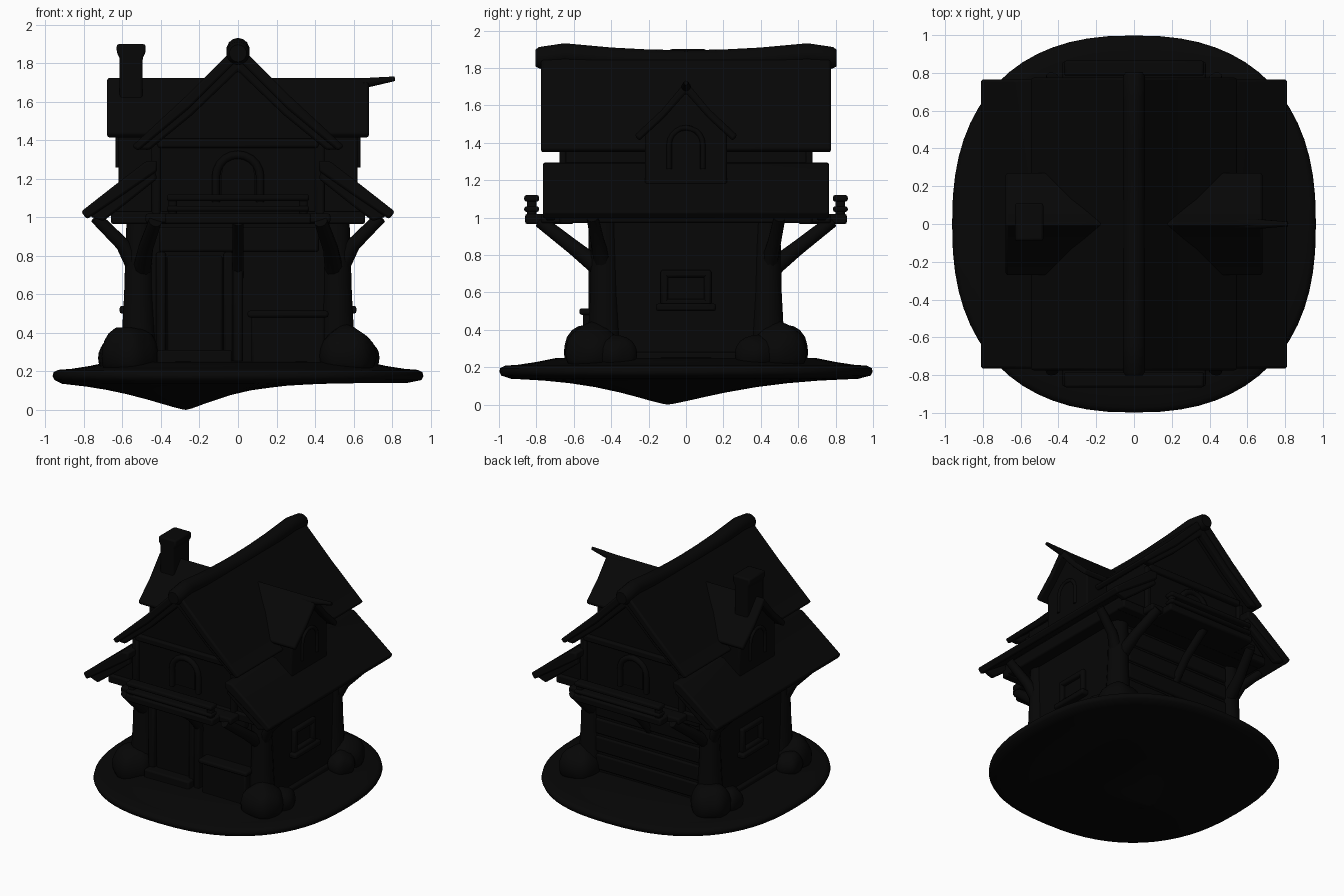
import bpy, bmesh, math
from mathutils import Vector

if "Cube" in bpy.data.objects:
    bpy.data.objects.remove(bpy.data.objects["Cube"])

dark = bpy.data.materials.new("dark")
dark.diffuse_color = (0.002, 0.002, 0.002, 1)
dark.use_nodes = True
dark.node_tree.nodes["Principled BSDF"].inputs["Base Color"].default_value = dark.diffuse_color


def finish(name, bm, bevel=0.0, angle=40):
    bmesh.ops.recalc_face_normals(bm, faces=bm.faces)
    me = bpy.data.meshes.new(name)
    bm.to_mesh(me)
    bm.free()
    ob = bpy.data.objects.new(name, me)
    bpy.context.collection.objects.link(ob)
    me.materials.append(dark)
    if bevel:
        m = ob.modifiers.new("bevel", 'BEVEL')
        m.width, m.segments = bevel, 2
    bpy.ops.object.select_all(action='DESELECT')
    ob.select_set(True)
    bpy.context.view_layer.objects.active = ob
    bpy.ops.object.shade_smooth_by_angle(angle=math.radians(angle))
    return ob


def prism(name, pts, axis, a, b, bevel=0.012):
    """Extrude a 2D profile (first coord, z) along x or y."""
    bm = bmesh.new()
    put = (lambda p, d: (p[0], d, p[1])) if axis == 'y' else (lambda p, d: (d, p[0], p[1]))
    lo = [bm.verts.new(put(p, a)) for p in pts]
    hi = [bm.verts.new(put(p, b)) for p in pts]
    bm.faces.new(lo)
    bm.faces.new(hi)
    n = len(pts)
    for i in range(n):
        bm.faces.new((lo[i], lo[(i + 1) % n], hi[(i + 1) % n], hi[i]))
    return finish(name, bm, bevel)


def chevron(outer, inner):
    """Symmetric roof section from right-hand outer and inner lines starting at the ridge."""
    flip = lambda pts: [(-x, z) for x, z in pts[1:]]
    return flip(outer)[::-1] + outer + inner[::-1] + flip(inner)


def box(name, x, y, z, bevel=0.012):
    return prism(name, [(x[0], z[0]), (x[1], z[0]), (x[1], z[1]), (x[0], z[1])], 'y', y[0], y[1], bevel)


def tube(name, pts, radii, sides=10):
    """Round bar through points, radius given per point."""
    pts = [Vector(p) for p in pts]
    if not isinstance(radii, (list, tuple)):
        radii = [radii] * len(pts)
    bm = bmesh.new()
    rings = []
    for i, p in enumerate(pts):
        t = (pts[min(i + 1, len(pts) - 1)] - pts[max(i - 1, 0)]).normalized()
        ref = Vector((0.31, 0.9, 0.2)) if abs(t.y) < 0.9 else Vector((1, 0, 0))
        u = t.cross(ref).normalized()
        v = t.cross(u)
        rings.append([bm.verts.new(p + radii[i] * (u * math.cos(k * math.tau / sides) + v * math.sin(k * math.tau / sides)))
                      for k in range(sides)])
    for r0, r1 in zip(rings, rings[1:]):
        for k in range(sides):
            bm.faces.new((r0[k], r0[(k + 1) % sides], r1[(k + 1) % sides], r1[k]))
    bm.faces.new(rings[0])
    bm.faces.new(rings[-1])
    return finish(name, bm, 0, 50)


def rock(name, c, r):
    """Lumpy stone, flattened underneath so it stays inside the ground."""
    bm = bmesh.new()
    bmesh.ops.create_icosphere(bm, subdivisions=3, radius=1)
    for v in bm.verts:
        j = 1 + 0.07 * math.sin(5 * v.co.x + c[0] * 9) * math.cos(4 * v.co.y + c[1] * 7)
        v.co = Vector([c[i] + v.co[i] * r[i] * j for i in range(3)])
        v.co.z = max(v.co.z, 0.2)
    return finish(name, bm, 0, 80)


def arch(half, z0, spring):
    return [(-half, z0)] + [(-half * math.cos(a * math.pi / 10), spring + half * math.sin(a * math.pi / 10))
                            for a in range(11)] + [(half, z0)]


# ground: rounded island with an off-centre point below
bm = bmesh.new()
N = 64


def ground_ring(k, zfun, cx=0.0, cy=0.0):
    out = []
    for i in range(N):
        t = i * math.tau / N
        c, s = math.cos(t), math.sin(t)
        e = 2 / 2.4
        x = 0.963 * math.copysign(abs(c) ** e, c)
        y = 0.998 * math.copysign(abs(s) ** e, s)
        out.append(bm.verts.new((cx + (x - cx) * k, cy + (y - cy) * k, zfun(t))))
    return out


def belly(k, t):
    a = 0.4 - 0.18 * math.cos(t)
    f = lambda q: 1 - math.exp(-(q / a) ** 1.3)
    return 0.14 * f(k) / f(1)


rings = [ground_ring(k, lambda t, z=z: z) for k, z in
         [(0.3, 0.26), (0.7, 0.248), (0.8, 0.228), (0.9, 0.213), (0.97, 0.208), (0.995, 0.195), (1, 0.175), (0.99, 0.155)]]
for k in (0.93, 0.75, 0.6, 0.45, 0.3, 0.2, 0.1, 0.03):
    rings.append(ground_ring(k, lambda t, k=k: belly(k, t), -0.27, -0.1))
for a, b in zip(rings, rings[1:]):
    for i in range(N):
        bm.faces.new((a[i], a[(i + 1) % N], b[(i + 1) % N], b[i]))
bm.faces.new(rings[0])
tip = bm.verts.new((-0.27, -0.1, 0))
for i in range(N):
    bm.faces.new((rings[-1][i], rings[-1][(i + 1) % N], tip))
finish("ground", bm, 0, 60)

# lower storey, upper storey with gables
box("lower_walls", (-0.56, 0.56), (-0.47, 0.47), (0.2, 1.0), 0.03)
right = [(0.66, 0.97), (0.66, 1.06), (0.44, 1.27), (0.44, 1.42)]
prism("upper_walls", right + [(0, 1.83)] + [(-x, z) for x, z in right[::-1]], 'y', -0.65, 0.65)

# main roof and sagging ridge
prism("main_roof", chevron([(0, 1.9), (0.27, 1.63), (0.55, 1.37)], [(0, 1.82), (0.25, 1.57), (0.52, 1.345)]), 'y', -0.775, 0.775)
tube("ridge_cap", [(0, y, 1.835 + 0.037 * min(1, (abs(y) / 0.65) ** 2) - (0.02 if abs(y) > 0.75 else 0))
                   for y in (-0.805, -0.78, -0.65, -0.4, -0.2, 0, 0.2, 0.4, 0.65, 0.78, 0.805)],
     [0.045] + [0.06] * 9 + [0.045], 14)

for t in (-1, 1):
    # gable trim
    prism("gable_board", chevron([(0, 1.86), (0.27, 1.59), (0.54, 1.355)], [(0, 1.76), (0.24, 1.53), (0.46, 1.35)]),
          'y', t * 0.7, t * 0.755)
    box("gable_tie_beam", (-0.42, 0.42), (t * 0.64, t * 0.68), (1.36, 1.41))
    # arched gable window
    prism("gable_window", arch(0.085, 1.1, 1.23), 'y', t * 0.64, t * 0.66, 0)
    tube("gable_window_frame", [(x, t * 0.655, z) for x, z in arch(0.115, 1.08, 1.21)], 0.022)
    # balcony: deck, rails and posts
    box("balcony_deck", (-0.38, 0.38), (t * 0.6, t * 0.86), (0.965, 1.02))
    for z0, z1 in ((1.085, 1.12), (1.03, 1.06)):
        box("balcony_rail", (-0.37, 0.37), (t * 0.785, t * 0.865), (z0, z1))
    for x in (-0.34, 0.34):
        box("balcony_post", (x - 0.022, x + 0.022), (t * 0.8, t * 0.85), (1.0, 1.11))
    tube("balcony_strut", [(0, t * 0.45, 0.68), (0, t * 0.58, 0.83), (0, t * 0.78, 0.98)], 0.03)
    box("floor_beam", (-0.66, 0.66), (t * 0.6, t * 0.675), (0.965, 1.03))
    for s in (-1, 1):
        # gable studs
        box("gable_stud", (s * 0.4, s * 0.45), (t * 0.64, t * 0.675), (1.0, 1.38))
        # corner posts with forked braces and foot stones
        tube("corner_post", [(s * 0.515, t * 0.435, 0.2), (s * 0.515, t * 0.435, 0.6), (s * 0.51, t * 0.435, 1.0)], [0.1, 0.078, 0.07], 12)
        tube("side_brace", [(s * 0.53, t * 0.44, 0.74), (s * 0.6, t * 0.47, 0.86), (s * 0.74, t * 0.5, 1.0)], [0.05, 0.037, 0.032])
        tube("gable_brace", [(s * 0.5, t * 0.45, 0.72), (s * 0.48, t * 0.6, 0.84), (s * 0.43, t * 0.78, 0.98)], [0.05, 0.04, 0.035])
        box("brace_head", (s * 0.36, s * 0.48), (t * 0.6, t * 0.775), (0.97, 1.02))
        rock("corner_stone", (s * 0.565, t * 0.5, 0.28), (0.15, 0.15, 0.155))
        rock("small_stone", (s * 0.64, t * 0.37, 0.27), (0.09, 0.11, 0.1))

for s in (-1, 1):
    # skirt roof on each long side
    pts = [(0.42, 1.295), (0.48, 1.29), (0.63, 1.175), (0.815, 1.03), (0.785, 0.99), (0.6, 1.115), (0.42, 1.24)]
    prism("skirt_roof", [(s * x, z) for x, z in pts], 'y', -0.765, 0.765)
    for t in (-1, 1):
        pts = [(0.44, 1.27), (0.62, 1.13), (0.77, 1.005), (0.7, 0.98), (0.57, 1.08), (0.42, 1.2)]
        prism("skirt_board", [(s * x, z) for x, z in pts], 'y', t * 0.7, t * 0.75)
    # dormer: wall, roof, window
    prism("dormer_wall", [(-0.22, 1.15), (0.22, 1.15), (0.22, 1.45), (0, 1.67), (-0.22, 1.45)], 'x', s * 0.3, s * 0.622)
    prism("dormer_roof", chevron([(0, 1.73), (0.13, 1.575), (0.275, 1.44)], [(0, 1.665), (0.12, 1.53), (0.25, 1.41)]),
          'x', s * 0.17, s * 0.68)
    tube("dormer_window_frame", [(s * 0.622, y, z) for y, z in arch(0.09, 1.26, 1.39)], 0.014)
    # side window with sill, and wall plinth
    for y in (-0.115, 0.115):
        box("side_window_jamb", (s * 0.55, s * 0.59), (y - 0.02, y + 0.02), (0.53, 0.72))
    for z in (0.545, 0.7):
        box("side_window_bar", (s * 0.55, s * 0.59), (-0.13, 0.13), (z - 0.02, z + 0.02))
    box("side_window_sill", (s * 0.55, s * 0.615), (-0.16, 0.16), (0.5, 0.54))
    box("side_plinth", (s * 0.5, s * 0.59), (-0.36, 0.36), (0.2, 0.28))

# upturned ridge tip on the right dormer
tube("dormer_ridge_tip", [(0.5, 0, 1.69), (0.64, 0, 1.695), (0.73, 0, 1.708), (0.815, 0, 1.72)], [0.025, 0.028, 0.02, 0.012])

# chimney on the left dormer, flaring into its cap
prism("chimney", [(-0.615, 1.4), (-0.495, 1.4), (-0.495, 1.83), (-0.48, 1.855), (-0.48, 1.9),
                  (-0.63, 1.9), (-0.63, 1.855), (-0.615, 1.83)], 'y', -0.09, 0.11)

# front door, frame and lintels under the balcony
box("door", (-0.37, -0.08), (-0.49, -0.45), (0.25, 0.8))
for x in (-0.4, -0.05):
    box("door_jamb", (x - 0.025, x + 0.025), (-0.51, -0.45), (0.25, 0.82))
box("door_step", (-0.42, -0.03), (-0.57, -0.45), (0.2, 0.31))
for x0, x1 in ((-0.41, -0.02), (0.02, 0.42)):
    box("front_lintel", (x0, x1), (-0.52, -0.45), (0.82, 0.95))
box("middle_post", (-0.025, 0.025), (-0.52, -0.45), (0.2, 0.98))

# stall crate beside the door
box("front_crate", (0.07, 0.45), (-0.55, -0.45), (0.22, 0.49))
box("front_crate_lid", (0.05, 0.47), (-0.57, -0.45), (0.48, 0.515))

# horizontal boards on the back wall
for z in (0.33, 0.47, 0.61, 0.75, 0.89):
    box("back_board", (-0.45, 0.45), (0.45, 0.485), (z - 0.06, z + 0.06))
